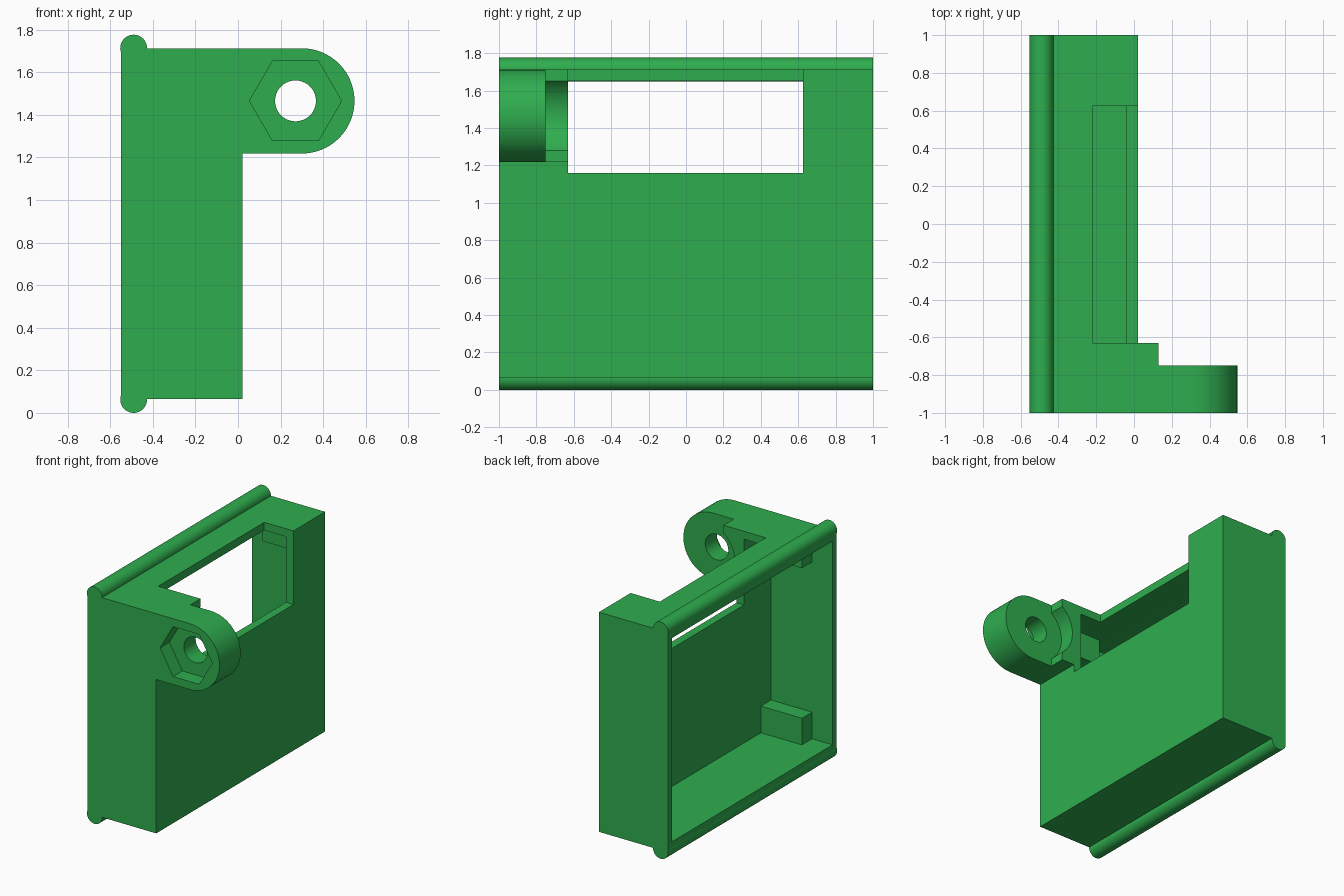
import bpy, bmesh, math

if "Cube" in bpy.data.objects:
    bpy.data.objects.remove(bpy.data.objects["Cube"])

green = bpy.data.materials.new("green plastic")
green.diffuse_color = (0.028, 0.42, 0.077, 1)
green.use_nodes = True
green.node_tree.nodes["Principled BSDF"].inputs["Base Color"].default_value = green.diffuse_color


def extrude_profile(name, pts, y0, y1):
    """Prism from an (x, z) outline, extruded along y."""
    bm = bmesh.new()
    face = bm.faces.new([bm.verts.new((x, y0, z)) for x, z in pts])
    ext = bmesh.ops.extrude_face_region(bm, geom=[face])
    for v in ext["geom"]:
        if isinstance(v, bmesh.types.BMVert):
            v.co.y = y1
    bmesh.ops.recalc_face_normals(bm, faces=bm.faces)
    me = bpy.data.meshes.new(name)
    bm.to_mesh(me)
    bm.free()
    me.materials.append(green)
    ob = bpy.data.objects.new(name, me)
    bpy.context.collection.objects.link(ob)
    return ob


def box(name, x0, x1, y0, y1, z0, z1):
    return extrude_profile(name, [(x0, z0), (x1, z0), (x1, z1), (x0, z1)], y0, y1)


def arc(cx, cz, r, a0, a1, n):
    """n points on an arc, angles in degrees, end excluded for full circles."""
    last = n if a1 - a0 == 360 else n - 1
    return [(cx + r * math.cos(math.radians(a0 + (a1 - a0) * i / last)),
             cz + r * math.sin(math.radians(a0 + (a1 - a0) * i / last))) for i in range(n)]


def cut(ob, *cutters):
    """Subtract the cutters and remove them."""
    bpy.context.view_layer.objects.active = ob
    for c in cutters:
        mod = ob.modifiers.new("cut", "BOOLEAN")
        mod.operation, mod.solver, mod.object = "DIFFERENCE", "EXACT", c
        bpy.ops.object.modifier_apply(modifier=mod.name)
        bpy.data.objects.remove(c)


def smooth(ob):
    bpy.ops.object.select_all(action="DESELECT")
    ob.select_set(True)
    bpy.context.view_layer.objects.active = ob
    bpy.ops.object.shade_smooth_by_angle(angle=math.radians(30))


BACK, FRONT, INNER = -0.55, 0.022, -0.04
LOW, HIGH, WALL = 0.065, 1.712, 0.06
HX, HZ = 0.27, 1.465          # bolt hole centre

# Hollow case, open at the back, with a window through the face and top
case = box("case", BACK, FRONT, -1, 1, LOW, HIGH)
cut(case,
    box("cavity", BACK - 0.2, INNER, -0.95, 0.95, LOW + WALL, HIGH - WALL),
    box("window", -0.22, 0.3, -0.63, 0.625, 1.16, 2))

# Corner blocks inside the case
for side, y0, y1 in (("near", -0.96, -0.83), ("far", 0.83, 0.96)):
    box("lower_block_" + side, -0.38, INNER + 0.01, y0, y1, LOW + 0.03, 0.325)
    box("upper_block_" + side, -0.38, INNER + 0.01, y0, y1, 1.45, HIGH - 0.03)

# Round beads along the back edges
for name, z in (("lower_bead", 0.063), ("upper_bead", 1.713)):
    smooth(extrude_profile(name, arc(-0.49, z, 0.063, 0, 360, 40), -1, 1))

# Rounded hinge lug with bolt hole and hexagonal nut pocket
lug = extrude_profile("hinge_lug", [(FRONT, HIGH), (FRONT, 1.218)]
                      + arc(0.30, HZ, 0.247, -90, 90, 33), -1, -0.75)
cut(lug,
    extrude_profile("hole", arc(HX, HZ, 0.096, 0, 360, 40), -1.2, -0.5),
    extrude_profile("nut_pocket", arc(HX, HZ, 0.216, 0, 360, 6), -1.2, -0.89))
smooth(lug)

# Spacer behind the lug with a concave clearance face
spacer = extrude_profile("lug_spacer", [(FRONT, HIGH), (FRONT, 1.218), (0.13, 1.218)]
                         + arc(HX, HZ, 0.233, 233, 127, 21) + [(0.13, HIGH)], -0.75, -0.63)
smooth(spacer)
